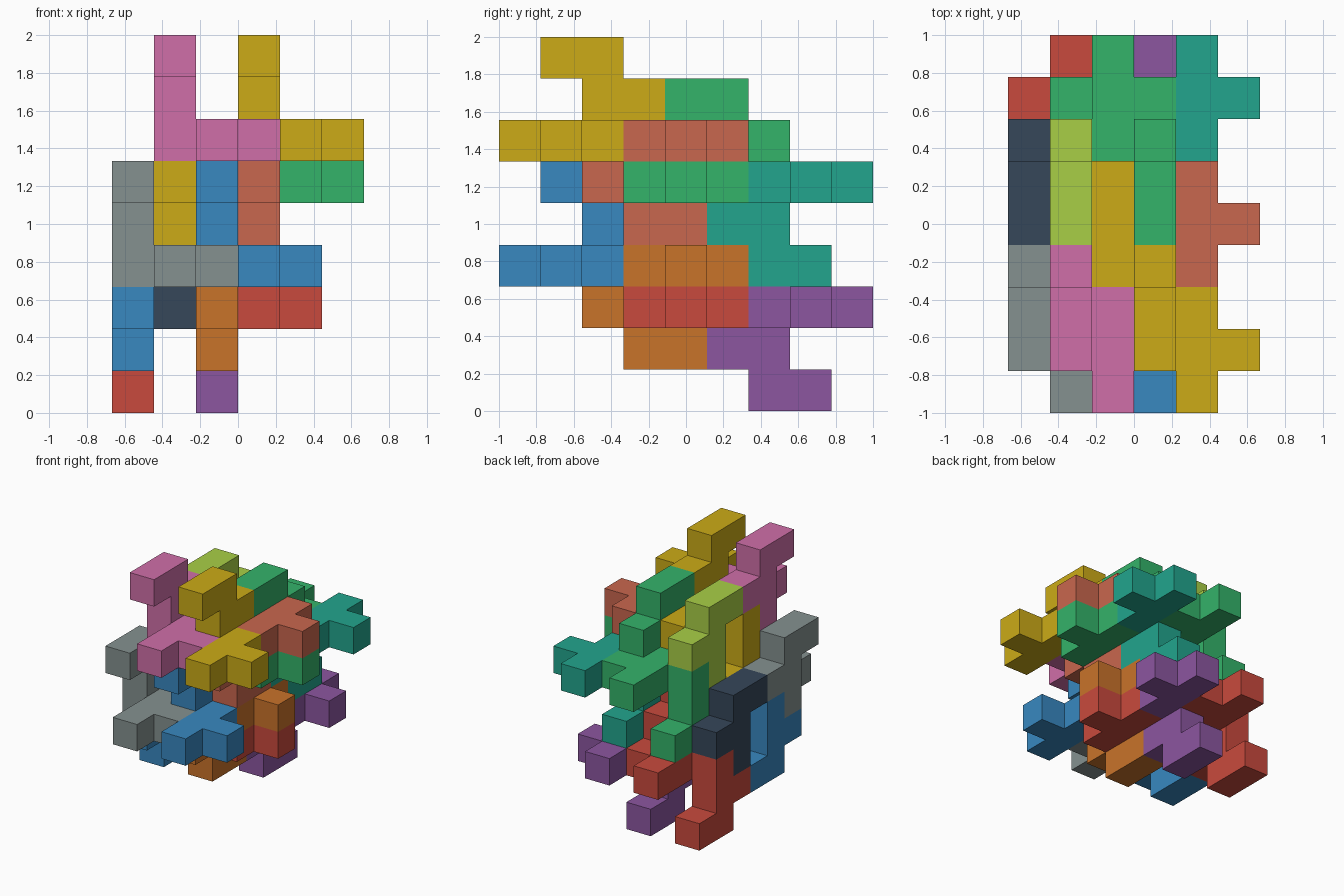
import bpy
import bmesh
from mathutils import Vector

if "Cube" in bpy.data.objects:
    bpy.data.objects.remove(bpy.data.objects["Cube"])

CELL = 2 / 9                      # one cube of the puzzle grid
CENTRE = Vector((3, 4.5, 0))      # grid point that sits on the origin

# Upright piece: vertical F in one x layer, joined to a flat F beside it
UP = [(3, 1, 8), (3, 2, 8), (3, 2, 7), (3, 3, 7), (3, 2, 6),
      (4, 0, 6), (4, 1, 6), (4, 2, 6), (5, 1, 6)]
# Hanging piece: the same shape turned half round about x
DOWN = [(x, 5 - y, 12 - z) for x, y, z in UP]

COLOURS = {
    "red": "C94A3D", "purple": "8C56A0", "orange": "C9732A", "blue": "3888C0",
    "grey": "859190", "navy": "36475A", "green": "34B36A", "teal": "22A58D",
    "yellow": "CCAB17", "pink": "D06FA9", "terracotta": "C9674E", "lime": "A9CF46",
}


def material(name):
    mat = bpy.data.materials.get(name)
    if mat is None:
        mat = bpy.data.materials.new(name)
        rgb = [int(COLOURS[name][i:i + 2], 16) / 255 for i in (0, 2, 4)]
        lin = [c / 12.92 if c <= 0.04045 else ((c + 0.055) / 1.055) ** 2.4 for c in rgb]
        mat.diffuse_color = (*lin, 1)
        mat.use_nodes = True
        mat.node_tree.nodes["Principled BSDF"].inputs["Base Color"].default_value = mat.diffuse_color
    return mat


def add_piece(name, colour, cells):
    """Outer skin of a group of cubes, with flat areas merged."""
    cells = set(cells)
    bm = bmesh.new()
    for cell in cells:
        for axis in range(3):
            for sign in (-1, 1):
                n = Vector((0, 0, 0))
                n[axis] = sign
                mid = Vector(cell)
                if tuple(int(c) for c in mid + n) in cells:
                    continue
                u = Vector((0, 0, 0))
                u[(axis + 1) % 3] = 0.5
                v = n.cross(u)
                centre = mid + Vector((0.5, 0.5, 0.5)) + n * 0.5 - CENTRE
                corners = (-u - v, u - v, u + v, v - u)
                bm.faces.new([bm.verts.new((centre + c) * CELL) for c in corners])
    bmesh.ops.remove_doubles(bm, verts=bm.verts, dist=1e-4)
    bmesh.ops.dissolve_limit(bm, angle_limit=0.01, verts=bm.verts, edges=bm.edges)
    bmesh.ops.recalc_face_normals(bm, faces=bm.faces)
    mesh = bpy.data.meshes.new(name)
    bm.to_mesh(mesh)
    bm.free()
    mesh.materials.append(material(colour))
    bpy.context.collection.objects.link(bpy.data.objects.new(name, mesh))


# Offset of each pair of pieces, with the upright and hanging colours
PAIRS = [
    ("upper_right_front", (0, 0, 0), "yellow", "terracotta"),
    ("upper_right_back", (0, 3, -1), "green", "teal"),
    ("upper_left_front", (-2, 0, 0), "pink", "yellow"),
    ("upper_left_back", (-2, 3, -1), "lime", "green"),
    ("lower_right_front", (-1, 0, -3), "blue", "orange"),
    ("lower_right_back", (-1, 3, -4), "red", "purple"),
    ("lower_left_front", (-3, 0, -3), "grey", "blue"),
    ("lower_left_back", (-3, 3, -4), "navy", "red"),
]
for place, (dx, dy, dz), up_colour, down_colour in PAIRS:
    for kind, shape, colour in (("upright", UP, up_colour), ("hanging", DOWN, down_colour)):
        add_piece(f"{place}_{kind}_piece", colour,
                  [(x + dx, y + dy, z + dz) for x, y, z in shape])
